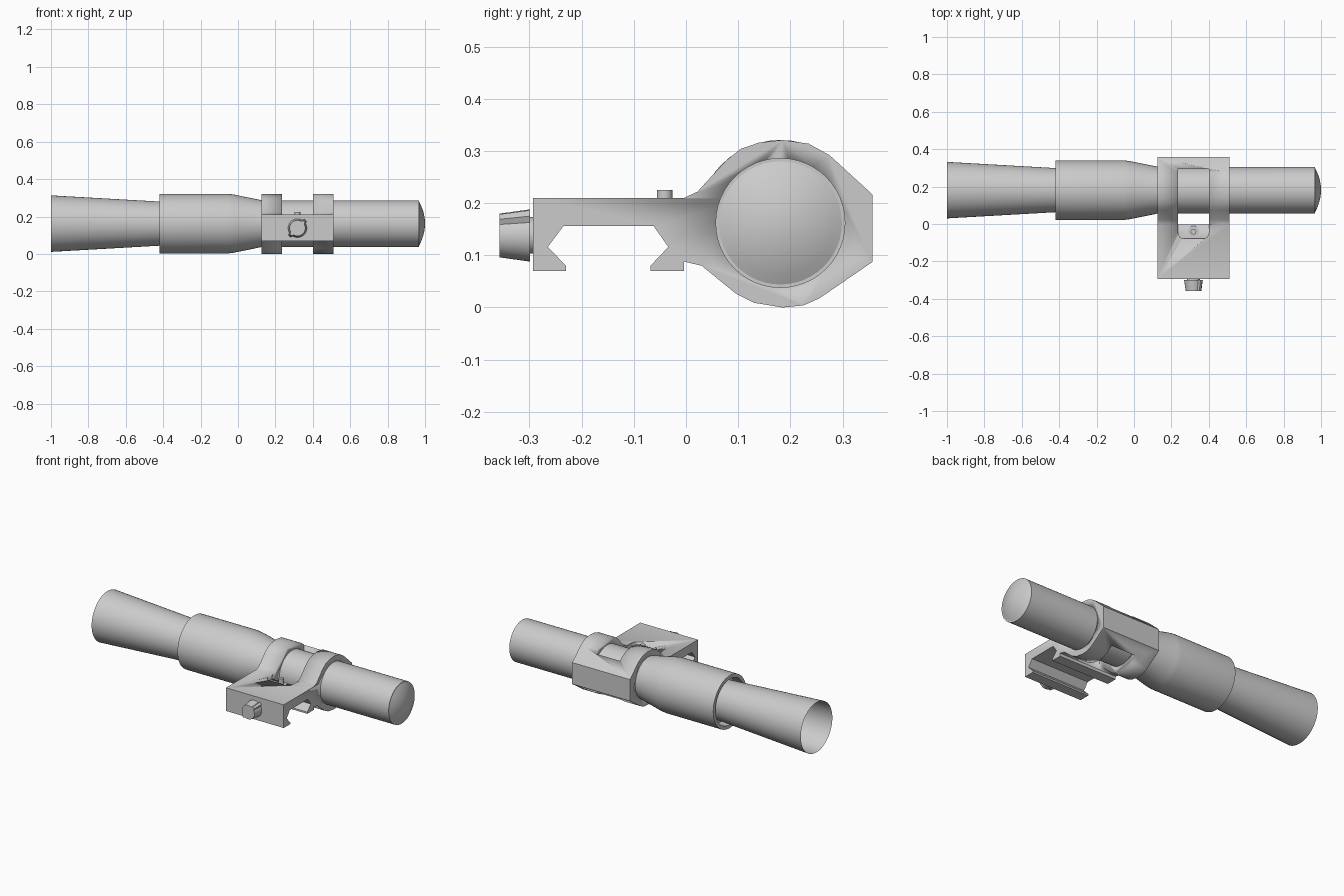
import bpy, bmesh, math
from mathutils import Vector

if "Cube" in bpy.data.objects:
    bpy.data.objects.remove(bpy.data.objects["Cube"])

CY, CZ = 0.181, 0.162   # optical axis
MX = 0.318              # mount centre along x


def finish(name, bm, angle=30):
    bmesh.ops.recalc_face_normals(bm, faces=bm.faces)
    me = bpy.data.meshes.new(name)
    bm.to_mesh(me)
    bm.free()
    ob = bpy.data.objects.new(name, me)
    bpy.context.collection.objects.link(ob)
    bpy.ops.object.select_all(action='DESELECT')
    bpy.context.view_layer.objects.active = ob
    ob.select_set(True)
    bpy.ops.object.shade_smooth_by_angle(angle=math.radians(angle))
    return ob


def revolve_x(name, profile, n=48):
    """Spin (x, radius) points around the optical axis."""
    bm = bmesh.new()
    vs = [bm.verts.new((x, CY, CZ + r)) for x, r in profile]
    es = [bm.edges.new(p) for p in zip(vs, vs[1:])]
    bmesh.ops.spin(bm, geom=vs + es, cent=(0, CY, CZ), axis=(1, 0, 0),
                   angle=math.tau, steps=n, use_duplicate=False)
    bmesh.ops.remove_doubles(bm, verts=bm.verts, dist=1e-5)
    return finish(name, bm)


def prism(name, points, offset, top_scale=1.0):
    """Extrude a planar outline along offset, optionally tapering it."""
    bm = bmesh.new()
    f = bm.faces.new([bm.verts.new(p) for p in points])
    c = f.calc_center_median()
    r = bmesh.ops.extrude_face_region(bm, geom=[f], use_keep_orig=True)
    for v in [g for g in r['geom'] if isinstance(g, bmesh.types.BMVert)]:
        v.co = c + (v.co - c) * top_scale + Vector(offset)
    return finish(name, bm)


def cut(ob, cutter):
    m = ob.modifiers.new('cut', 'BOOLEAN')
    m.operation, m.solver, m.object = 'DIFFERENCE', 'EXACT', cutter
    bpy.ops.object.select_all(action='DESELECT')
    bpy.context.view_layer.objects.active = ob
    ob.select_set(True)
    bpy.ops.object.modifier_apply(modifier=m.name)
    bpy.data.objects.remove(cutter, do_unlink=True)


# Scope tube: recessed rear rim, thick body, taper, slim front tube
revolve_x('scope_tube', [(-0.36, 0), (-0.36, 0.138), (-0.42, 0.138), (-0.42, 0.159),
                         (-0.05, 0.159), (-0.02, 0.155), (0.125, 0.1255), (0.16, 0.1245),
                         (0.968, 0.1245), (0.968, 0.118), (0.955, 0.118), (0.955, 0)])

# Open flared eyecup
revolve_x('eyecup', [(-1.0, 0.151), (-0.42, 0.118), (-0.36, 0.115)])

# Domed front lens
revolve_x('front_lens', [(0.955, 0.118)] +
          [(0.968 + 0.032 * (1 - t * t), 0.118 * t) for t in (1, .85, .7, .5, .3, .15, 0)])

# Mount: dovetail rail clamp and ring in one outline
outline = [(-0.293, 0.21), (-0.293, 0.07), (-0.23, 0.07), (-0.23, 0.08), (-0.265, 0.116),
           (-0.235, 0.156), (-0.062, 0.156), (-0.034, 0.116), (-0.068, 0.08), (-0.068, 0.07),
           (-0.004, 0.07), (-0.004, 0.088), (0.03, 0.08), (0.095, 0.027), (0.13, 0.009),
           (0.185, 0), (0.225, 0.004), (0.255, 0.017), (0.357, 0.087), (0.357, 0.217),
           (0.275, 0.292), (0.235, 0.314), (0.185, 0.321), (0.14, 0.316), (0.105, 0.304),
           (0.075, 0.28), (0.022, 0.222), (-0.004, 0.21)]
mount = prism('mount', [(MX - 0.193, y, z) for y, z in outline], (0.386, 0, 0))

# Bore for the tube
cut(mount, revolve_x('bore_cutter', [(0.0, 0), (0.0, 0.122), (0.7, 0.122), (0.7, 0)]))

# Window that splits the ring in two
w = 0.082
cut(mount, prism('window_cutter', [(MX - w, -0.004, -0.1), (MX + w, -0.004, -0.1),
                                   (MX + w, 0.293, -0.1), (MX - w, 0.293, -0.1)], (0, 0, 0.6)))

# Rounded screw pocket beside the window
r = 0.03
pocket = [(MX + w, 0.01, 0.182), (MX - w, 0.01, 0.182)]
for sx, a0 in ((-1, 180), (1, 270)):
    for i in range(7):
        a = math.radians(a0 + i * 15)
        pocket.append((MX + sx * (w - r) + r * math.cos(a), -0.048 + r * math.sin(a), 0.182))
cut(mount, prism('pocket_cutter', pocket, (0, 0, 0.2)))


def circle(cx, cy, z, rad, n=24):
    return [(cx + rad * math.cos(math.tau * i / n), cy + rad * math.sin(math.tau * i / n), z)
            for i in range(n)]


# Clamp screw with washer
prism('screw_washer', circle(MX, -0.041, 0.178, 0.031), (0, 0, 0.012))
prism('screw_head', circle(MX, -0.041, 0.182, 0.015), (0, 0, 0.043))

# Tapered clamp knob with two opposed ribs, and its shaft
knob = []
for i in range(48):
    a = math.tau * i / 48
    d = abs((math.degrees(a) - 45 + 90) % 180 - 90)
    rad = 0.061 if d < 13 else 0.05
    knob.append((MX + rad * math.cos(a), -0.299, 0.138 + rad * math.sin(a)))
prism('clamp_knob', knob, (0, -0.058, 0), 0.84)
prism('knob_shaft', [(x, -0.285, z) for x, z, _ in circle(MX, 0.138, 0, 0.035)], (0, -0.03, 0))
